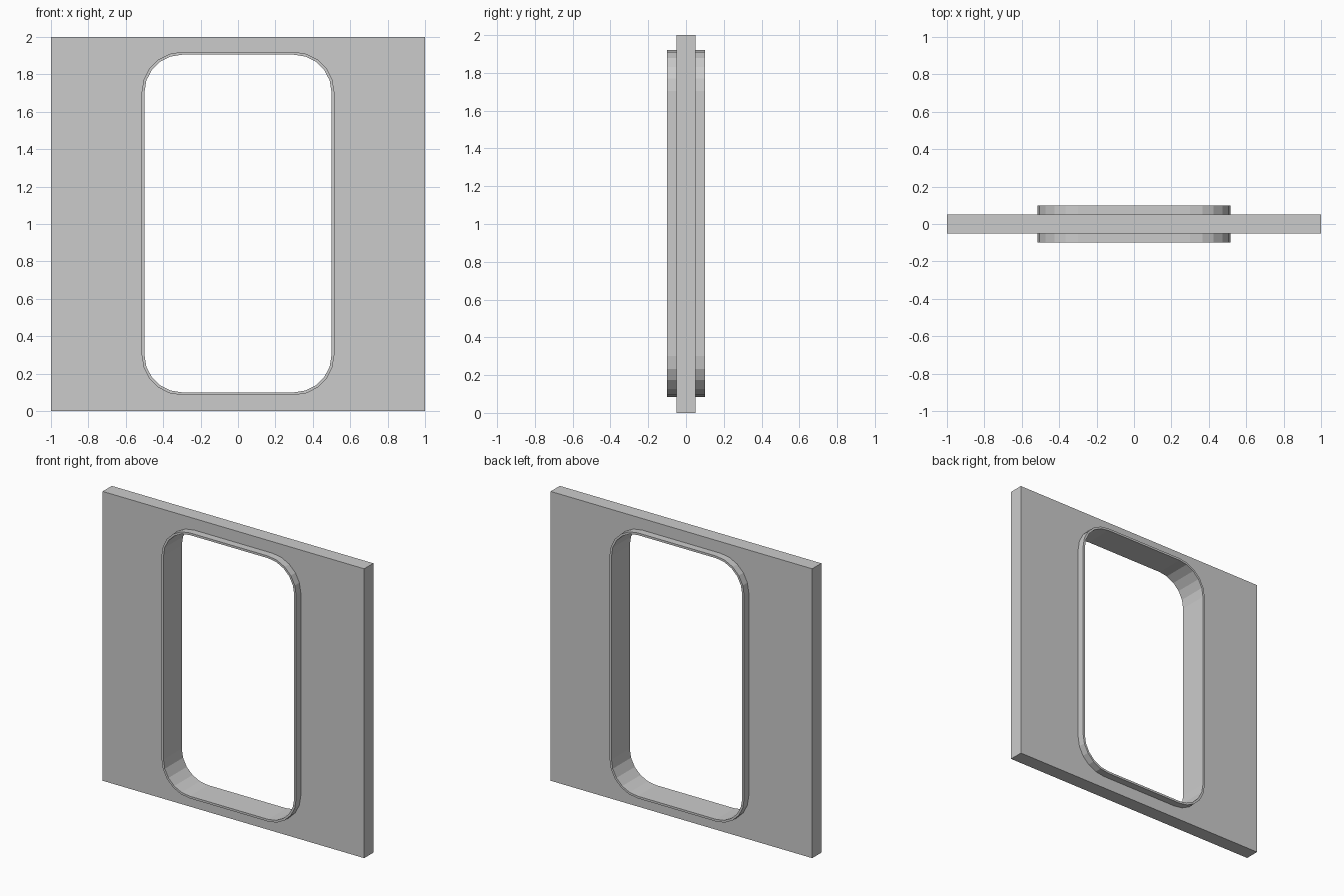
import bpy, bmesh, math

if "Cube" in bpy.data.objects:
    bpy.data.objects.remove(bpy.data.objects["Cube"])

SEG = 5  # facets per rounded corner


def rounded_loop(hx, z0, z1, r):
    """Rounded rectangle outline in the xz plane, anticlockwise from lower right."""
    corners = [(hx - r, z0 + r, -90), (hx - r, z1 - r, 0),
               (-hx + r, z1 - r, 90), (-hx + r, z0 + r, 180)]
    pts = []
    for cx, cz, start in corners:
        for i in range(SEG + 1):
            a = math.radians(start + 90 * i / SEG)
            pts.append((cx + r * math.cos(a), cz + r * math.sin(a)))
    return pts


def ring_solid(name, outer, inner, half_depth):
    """Closed solid between two outlines with matching point counts."""
    bm = bmesh.new()
    loops = [[bm.verts.new((x, y, z)) for x, z in outline]
             for outline, y in ((outer, -half_depth), (outer, half_depth),
                                (inner, half_depth), (inner, -half_depth))]
    n = len(outer)
    for k in range(4):
        a, b = loops[k], loops[(k + 1) % 4]
        for i in range(n):
            j = (i + 1) % n
            bm.faces.new((a[i], a[j], b[j], b[i]))
    bmesh.ops.remove_doubles(bm, verts=bm.verts, dist=1e-5)
    bmesh.ops.recalc_face_normals(bm, faces=bm.faces)
    mesh = bpy.data.meshes.new(name)
    bm.to_mesh(mesh)
    bm.free()
    obj = bpy.data.objects.new(name, mesh)
    bpy.context.collection.objects.link(obj)
    return obj


opening = rounded_loop(0.5, 0.1, 1.905, 0.2)
trim_edge = rounded_loop(0.515, 0.085, 1.92, 0.215)

# Wall panel: the square outline collapses each corner fan to one point
panel_edge = rounded_loop(1.0, 0.0, 2.0, 0.0)
ring_solid("wall_panel", panel_edge, trim_edge, 0.05)

# Raised trim lining the doorway, standing proud on both sides
ring_solid("door_trim", trim_edge, opening, 0.1)
